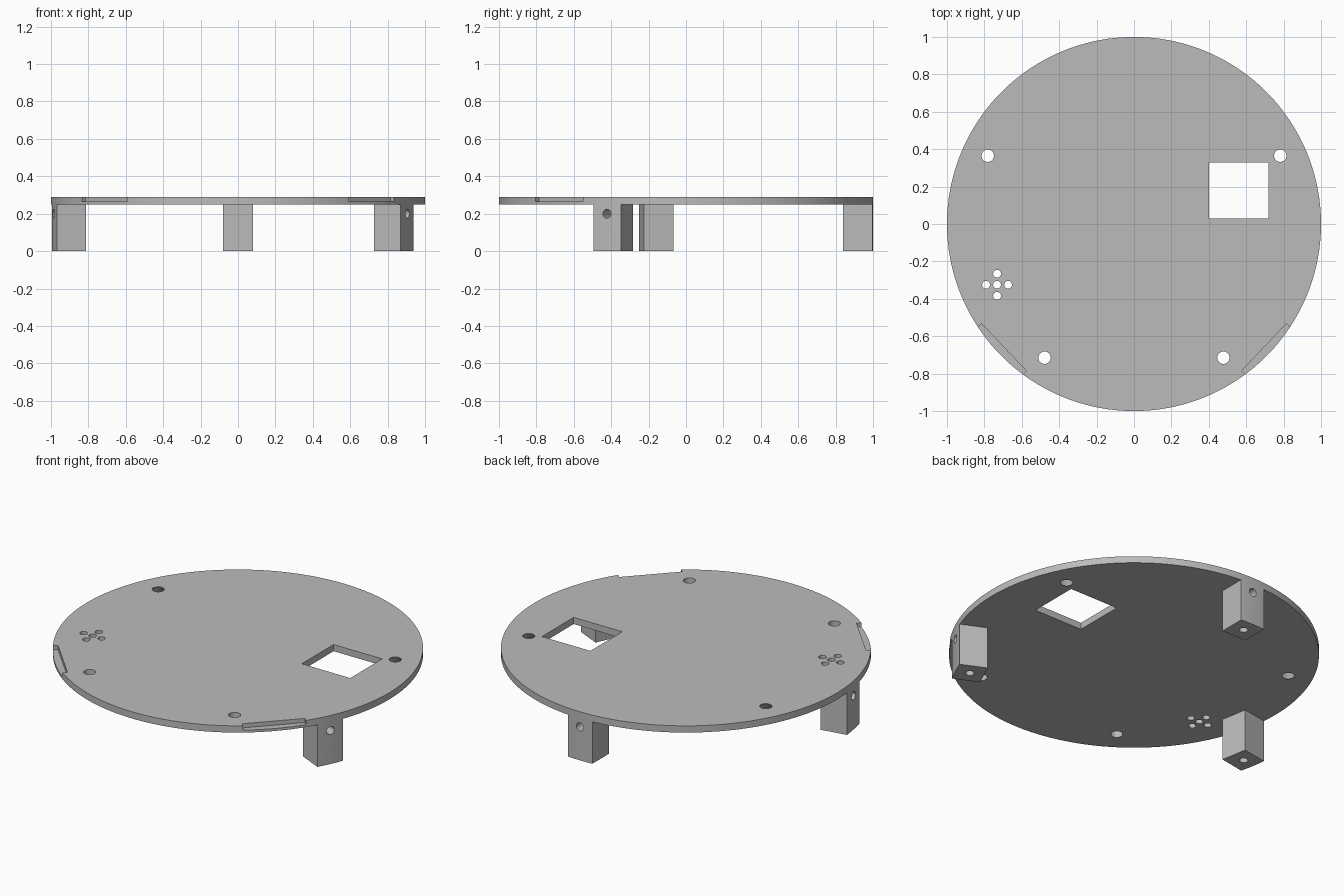
import bpy
from math import cos, sin, radians
from mathutils import Matrix, Vector

if "Cube" in bpy.data.objects:
    bpy.data.objects.remove(bpy.data.objects["Cube"])

TOP, UNDER = 0.29, 0.25          # plate top and underside
LEG_ANGLES = {"back_leg": 90, "right_leg": 190, "left_leg": 335}
GREY = (0.5, 0.5, 0.5, 1)

grey = bpy.data.materials.new("plain grey")
grey.use_nodes = True
grey.diffuse_color = GREY
grey.node_tree.nodes["Principled BSDF"].inputs["Base Color"].default_value = GREY


def cone(name, r_low, r_high, z0, z1, xy=(0, 0), sides=32):
    bpy.ops.mesh.primitive_cone_add(vertices=sides, radius1=r_low, radius2=r_high,
                                    depth=z1 - z0, location=(*xy, (z0 + z1) / 2))
    ob = bpy.context.object
    ob.name = name
    return ob


def box(name, low, high, angle=0):
    """Box between two corners, turned about the z axis of the model."""
    bpy.ops.mesh.primitive_cube_add(size=1)
    ob = bpy.context.object
    ob.name = name
    low, high = Vector(low), Vector(high)
    ob.data.transform(Matrix.Rotation(radians(angle), 4, "Z")
                      @ Matrix.Translation((low + high) / 2)
                      @ Matrix.Diagonal((*(high - low), 1)))
    return ob


def carve(target, cutter, operation="DIFFERENCE"):
    mod = target.modifiers.new("carve", "BOOLEAN")
    mod.operation, mod.solver, mod.object = operation, "EXACT", cutter
    bpy.context.view_layer.objects.active = target
    bpy.ops.object.modifier_apply(modifier=mod.name)
    bpy.data.objects.remove(cutter)


def finish(ob):
    bpy.ops.object.select_all(action="DESELECT")
    ob.select_set(True)
    bpy.context.view_layer.objects.active = ob
    ob.data.materials.clear()
    ob.data.materials.append(grey)
    bpy.ops.object.shade_smooth_by_angle(angle=radians(25))


# Round plate
plate = cone("round_plate", 1, 1, UNDER, TOP, sides=180)

# Rectangular window
carve(plate, box("window_cutter", (0.4, 0.03, 0.2), (0.72, 0.33, 0.4)))

# Countersunk screw holes, wide at the underside
for x, y in ((0.782, 0.365), (0.478, -0.715)):
    for side in (-1, 1):
        carve(plate, cone("screw_cutter", 0.06, 0.033, UNDER, TOP - 0.005, (side * x, y)))
        carve(plate, cone("screw_cutter", 0.033, 0.033, 0.2, 0.4, (side * x, y)))

# Cross of five small holes
for dx, dy in ((0, 0), (1, 0), (-1, 0), (0, 1), (0, -1)):
    carve(plate, cone("small_cutter", 0.021, 0.021, 0.2, 0.4,
                      (-0.732 + dx * 0.059, -0.325 + dy * 0.059), 24))

# Straight notches in the upper front rim
for angle in (-43.5, 223.5):
    carve(plate, box("notch_cutter", (0.958, -0.174, 0.265), (1.1, 0.174, 0.4), angle))
finish(plate)

# Legs: square posts whose outer face follows the rim
for name, angle in LEG_ANGLES.items():
    leg = box(name, (0.84, -0.08, 0), (1.1, 0.08, UNDER), angle)
    carve(leg, cone("rim_trim", 1, 1, -0.1, 0.4, sides=180), "INTERSECT")
    a = radians(angle)
    # Blind screw hole in the underside
    carve(leg, cone("bottom_cutter", 0.024, 0.024, -0.1, 0.12,
                    (0.92 * cos(a), 0.92 * sin(a))))
    # Blind hole in the outer face
    hole = cone("side_cutter", 0.024, 0.024, -0.1, 0.1)
    hole.data.transform(Matrix.Rotation(a, 4, "Z") @ Matrix.Translation((1, 0, 0.2))
                        @ Matrix.Rotation(radians(90), 4, "Y"))
    hole.location = (0, 0, 0)
    carve(leg, hole)
    finish(leg)
